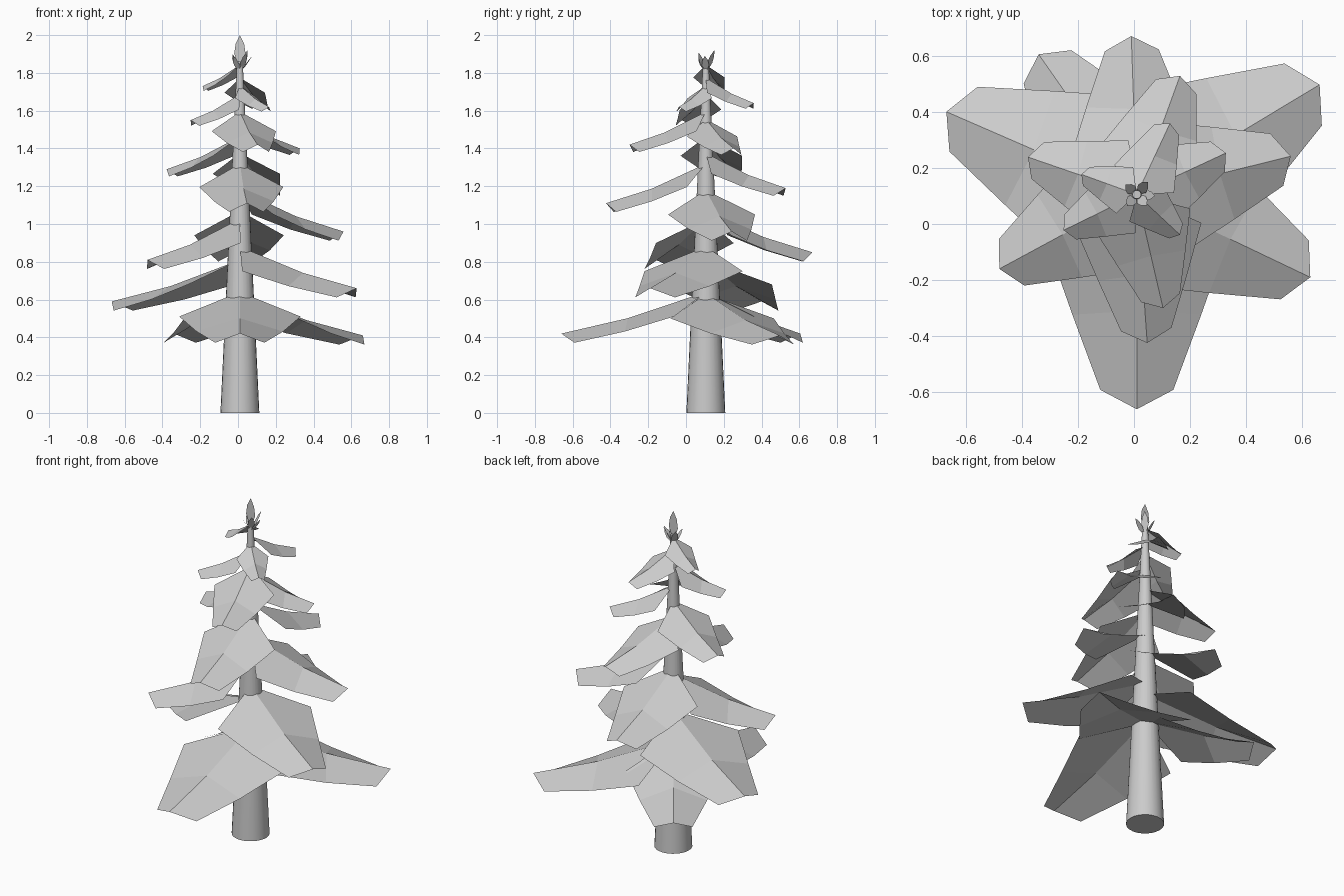
import bpy
from math import sin, cos, radians
from mathutils import Vector

if "Cube" in bpy.data.objects:
    bpy.data.objects.remove(bpy.data.objects["Cube"])

CX, CY = 0.01, 0.105   # trunk axis


def mesh_object(name, verts, faces):
    mesh = bpy.data.meshes.new(name)
    mesh.from_pydata([tuple(v) for v in verts], [], faces)
    mesh.update()
    obj = bpy.data.objects.new(name, mesh)
    bpy.context.collection.objects.link(obj)
    return obj


# Tapered trunk
bpy.ops.mesh.primitive_cone_add(vertices=24, radius1=0.103, radius2=0.015,
                                depth=1.86, location=(CX, CY, 0.93))
trunk = bpy.context.object
trunk.name = "trunk"
bpy.ops.object.shade_smooth_by_angle(angle=radians(40))


# Drooping folded bough: ridge down the middle, two lower edges
def bough(name, angle, length, tip_z):
    a = radians(angle)
    out, side = Vector((cos(a), sin(a), 0)), Vector((-sin(a), cos(a), 0))
    drop = min(0.22, 0.05 + 0.3 * length)
    apex = Vector((CX, CY, tip_z + drop))
    # (along, across, down) as fractions of length, length and drop
    local = [(0, 0, 0), (0.54, 0, 0.63), (1, 0, 1),
             (0.22, 0.42, 0.59), (0.56, 0.30, 0.95), (0.91, 0.17, 1.22),
             (0.22, -0.42, 0.59), (0.56, -0.30, 0.95), (0.91, -0.17, 1.22)]
    verts = [apex + out * u * length + side * v * length - Vector((0, 0, w * drop))
             for u, v, w in local]
    mesh_object(name, verts, [(0, 1, 4, 3), (1, 2, 5, 4), (0, 6, 7, 1), (1, 7, 8, 2)])


# Boughs from the bottom up: angle, length, tip height
boughs = [(-90, 0.765, 0.42), (31, 0.76, 0.41), (125, 0.61, 0.42),
          (156.5, 0.74, 0.59), (-25.5, 0.685, 0.66), (-151.6, 0.557, 0.81),
          (92, 0.565, 0.85), (14, 0.565, 0.96), (-86, 0.53, 1.11),
          (70, 0.45, 1.19), (161, 0.41, 1.29), (-77, 0.415, 1.42),
          (25, 0.35, 1.40), (-154, 0.29, 1.55), (-43, 0.21, 1.62),
          (65, 0.28, 1.64), (160, 0.21, 1.73)]
for i, b in enumerate(boughs):
    bough(f"bough_{i + 1}", *b)


# Small pointed needles at the top
def needle(name, base_z, tip, width, angle):
    base, tip = Vector((CX, CY, base_z)), Vector(tip)
    side = Vector((cos(radians(angle)), sin(radians(angle)), 0)) * width
    verts = [base] + [base.lerp(tip, t) + side * s
                      for t, s in [(0.45, 1), (0.75, 0.75)]] + [tip] + \
            [base.lerp(tip, t) - side * s for t, s in [(0.75, 0.75), (0.45, 1)]]
    mesh_object(name, verts, [(0, 1, 2, 3, 4, 5)])


needle("top_needle", 1.82, (CX, CY, 2.0), 0.03, 0)
for i, (x, y, z, ang) in enumerate([(0.045, 0.065, 1.91, 40), (0.05, 0.15, 1.92, -45),
                                    (-0.03, 0.14, 1.90, 45), (0.075, 0.10, 1.89, 80),
                                    (-0.025, 0.065, 1.89, -40)]):
    needle(f"side_needle_{i + 1}", 1.80, (x, y, z), 0.02, ang)
